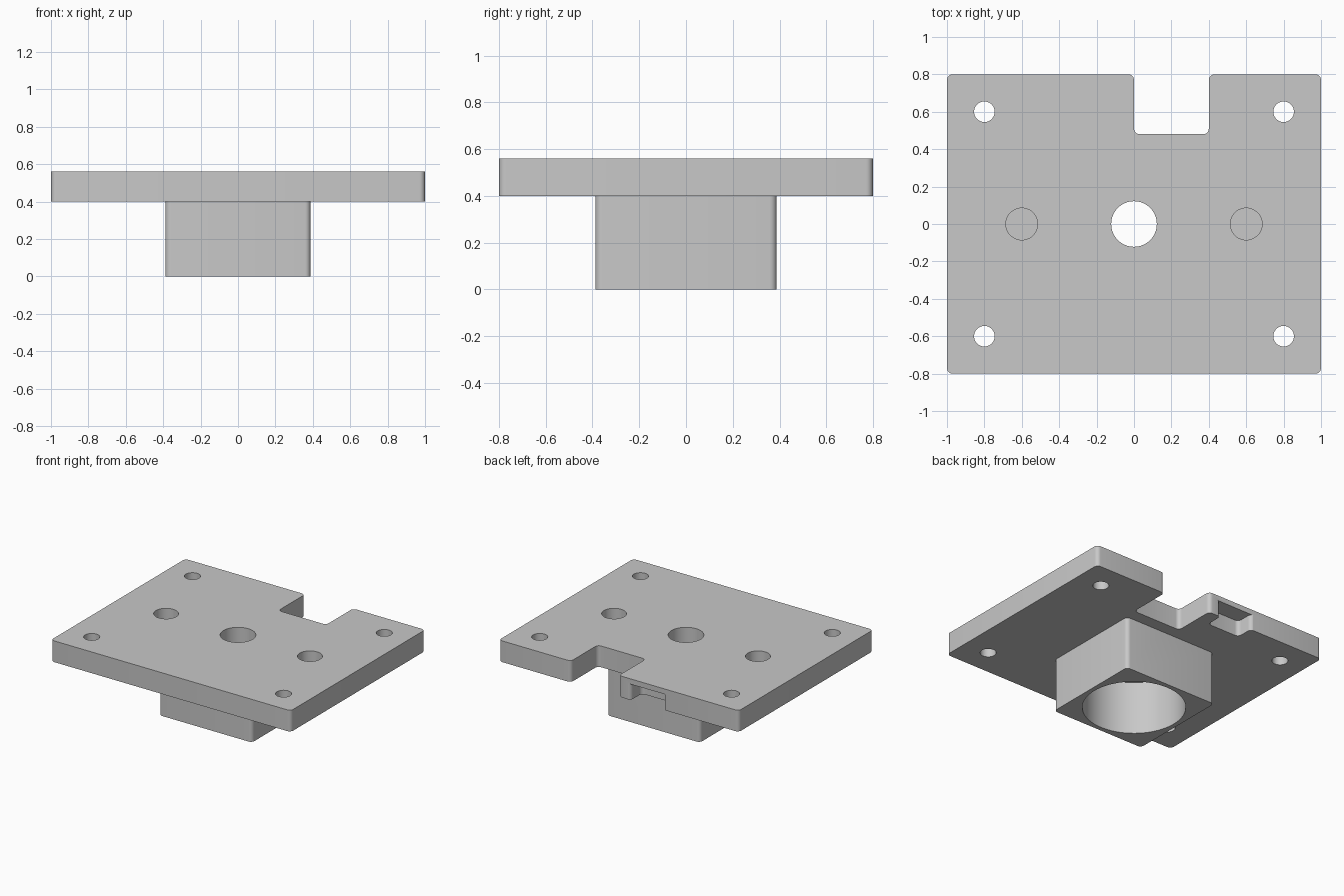
import bpy, bmesh, math

default = bpy.data.objects.get("Cube")
if default:
    bpy.data.objects.remove(default, do_unlink=True)

PLATE_X, PLATE_Y = 1.0, 0.8
BASE, TOP = 0.4, 0.56
FILLET = 0.03

grey = bpy.data.materials.new("plain_grey")
grey.use_nodes = True
grey.diffuse_color = (0.58, 0.58, 0.58, 1)
grey.node_tree.nodes["Principled BSDF"].inputs["Base Color"].default_value = grey.diffuse_color


def prism(name, outline, z0, z1, fillet=0.0):
    """Extrude an outline upward, rounding its upright edges."""
    bm = bmesh.new()
    face = bm.faces.new([bm.verts.new((x, y, z0)) for x, y in outline])
    grown = bmesh.ops.extrude_face_region(bm, geom=[face])["geom"]
    tops = [v for v in grown if isinstance(v, bmesh.types.BMVert)]
    bmesh.ops.translate(bm, verts=tops, vec=(0, 0, z1 - z0))
    if fillet:
        upright = [e for e in bm.edges
                   if abs(e.verts[0].co.z - e.verts[1].co.z) > (z1 - z0) / 2]
        bmesh.ops.bevel(bm, geom=upright, offset=fillet, segments=6,
                        profile=0.5, affect='EDGES')
    bmesh.ops.recalc_face_normals(bm, faces=bm.faces)
    mesh = bpy.data.meshes.new(name)
    bm.to_mesh(mesh)
    bm.free()
    mesh.materials.append(grey)
    obj = bpy.data.objects.new(name, mesh)
    bpy.context.collection.objects.link(obj)
    return obj


def cylinder(name, x, y, radius, z0, z1, sides=48):
    ring = [(x + radius * math.cos(math.tau * i / sides),
             y + radius * math.sin(math.tau * i / sides)) for i in range(sides)]
    return prism(name, ring, z0, z1)


def combine(target, tool, operation='DIFFERENCE'):
    """Apply a boolean and discard the tool."""
    tool.hide_render = True
    mod = target.modifiers.new(tool.name, 'BOOLEAN')
    mod.operation, mod.solver, mod.object = operation, 'EXACT', tool
    bpy.ops.object.select_all(action='DESELECT')
    bpy.context.view_layer.objects.active = target
    target.select_set(True)
    bpy.ops.object.modifier_apply(modifier=mod.name)
    bpy.data.objects.remove(tool, do_unlink=True)


# Plate with a rectangular notch in the back edge
notch_x, notch_y = 0.4, 0.48
plate = prism("mounting_plate", [
    (-PLATE_X, -PLATE_Y), (PLATE_X, -PLATE_Y), (PLATE_X, PLATE_Y),
    (notch_x, PLATE_Y), (notch_x, notch_y), (0, notch_y),
    (0, PLATE_Y), (-PLATE_X, PLATE_Y)], BASE, TOP, FILLET)

# Square socket block below, overlapping into the plate
h = 0.388
block = prism("socket_block", [(-h, -h), (h, -h), (h, h), (-h, h)],
              0, BASE + 0.03, FILLET)
combine(plate, block, 'UNION')

# Wide bore from below and narrow centre hole
combine(plate, cylinder("socket_bore", 0, 0, 0.354, -0.1, BASE, 80))
combine(plate, cylinder("centre_hole", 0, 0, 0.122, BASE - 0.1, TOP + 0.1))

# Corner through holes and the two blind holes
for sx in (-1, 1):
    for sy in (-1, 1):
        combine(plate, cylinder("corner_hole", sx * 0.8, sy * 0.6, 0.055,
                                BASE - 0.1, TOP + 0.1))
    combine(plate, cylinder("blind_hole", sx * 0.6, 0, 0.085,
                            TOP - 0.12, TOP + 0.1))

# Underside pocket open to the back edge, with flared mouth
left, right, inner, mouth = -0.1, -0.37, 0.67, PLATE_Y + 0.001
flare = 0.05
pocket = prism("edge_pocket", [
    (right, inner), (left, inner), (left, mouth), (left + flare, mouth),
    (left + flare, mouth + 0.1), (right - flare, mouth + 0.1),
    (right - flare, mouth), (right, mouth)], BASE - 0.05, TOP - 0.04, FILLET)
combine(plate, pocket)

# Smooth the rounded walls and keep the edges sharp
bpy.ops.object.select_all(action='DESELECT')
plate.select_set(True)
bpy.context.view_layer.objects.active = plate
bpy.ops.object.shade_smooth_by_angle(angle=math.radians(30))
